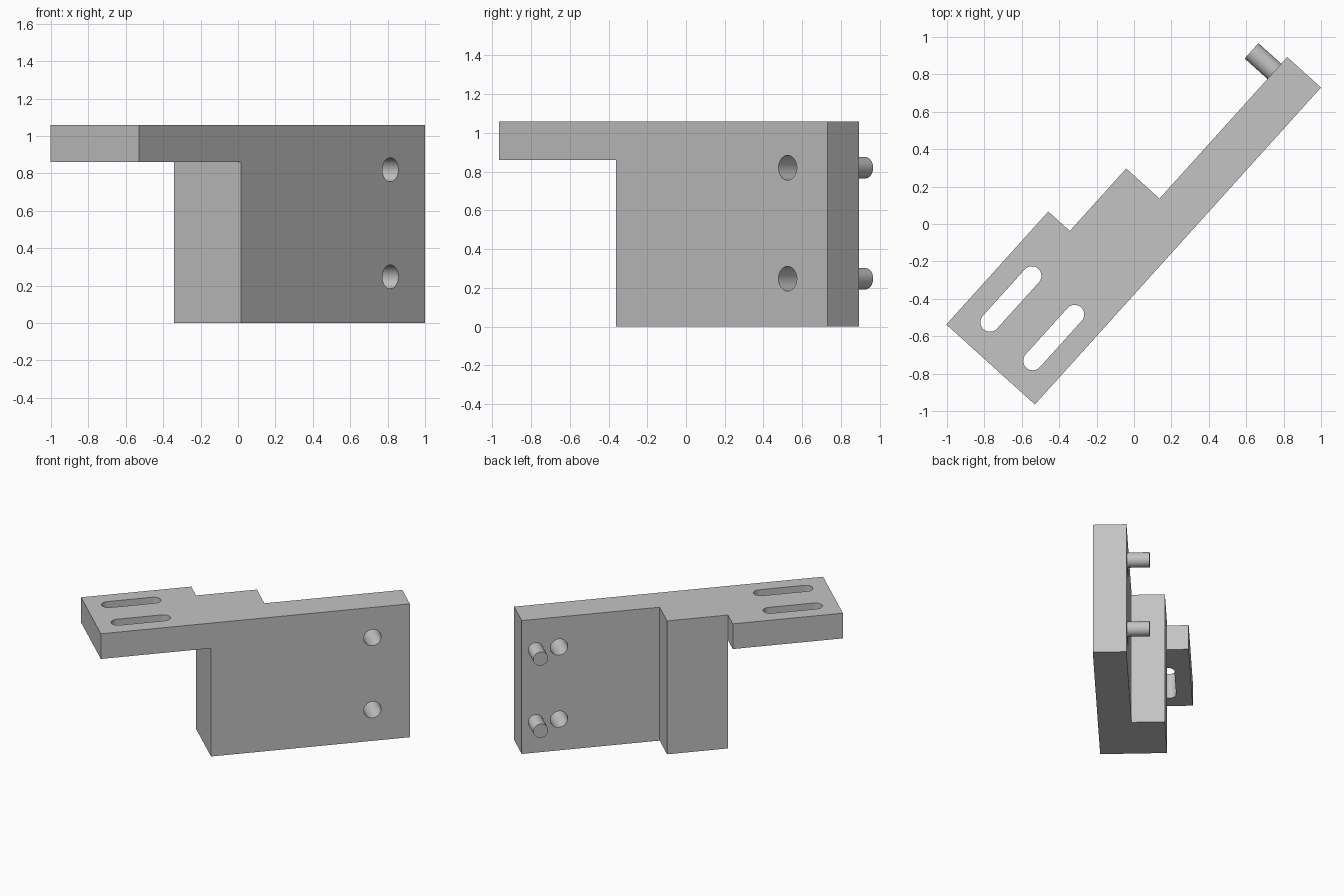
import bpy, bmesh, math
from mathutils import Matrix, Vector

if "Cube" in bpy.data.objects:
    bpy.data.objects.remove(bpy.data.objects["Cube"], do_unlink=True)

# Bracket frame: u runs along the front face, v through the thickness
ANGLE = math.atan2(1.695, 1.53)
FRAME = Matrix.Translation((-0.53, -0.965, 0)) @ Matrix.Rotation(ANGLE, 4, 'Z')
LENGTH, WALL, BOSS, PLATE = 2.283, 0.243, 0.483, 0.638
STEP, BOSS_END = 0.814, 1.264
PLATE_Z, TOP = 0.86, 1.06
HOLE_HEIGHTS = (0.247, 0.82)

steel = bpy.data.materials.new("plain_grey")
steel.use_nodes = True
GREY = (0.55, 0.55, 0.55, 1)
steel.diffuse_color = GREY
steel.node_tree.nodes["Principled BSDF"].inputs["Base Color"].default_value = GREY


def add_object(name, bm):
    bmesh.ops.recalc_face_normals(bm, faces=bm.faces)
    mesh = bpy.data.meshes.new(name)
    bm.to_mesh(mesh)
    bm.free()
    mesh.materials.append(steel)
    obj = bpy.data.objects.new(name, mesh)
    obj.matrix_world = FRAME
    bpy.context.collection.objects.link(obj)
    return obj


def prism(name, outline, z0, z1):
    bm = bmesh.new()
    face = bm.faces.new([bm.verts.new((u, v, z0)) for u, v in outline])
    side = bmesh.ops.extrude_face_region(bm, geom=[face])
    verts = [g for g in side["geom"] if isinstance(g, bmesh.types.BMVert)]
    bmesh.ops.translate(bm, verts=verts, vec=(0, 0, z1 - z0))
    return add_object(name, bm)


def rod(name, u, z, radius, v0, v1):
    bm = bmesh.new()
    place = Matrix.Translation((u, (v0 + v1) / 2, z)) @ Matrix.Rotation(math.pi / 2, 4, 'X')
    bmesh.ops.create_cone(bm, cap_ends=True, segments=48, radius1=radius,
                          radius2=radius, depth=v1 - v0, matrix=place)
    return add_object(name, bm)


def slot_outline(u0, u1, v, radius, steps=16):
    points = []
    for centre, start in ((u1, -math.pi / 2), (u0, math.pi / 2)):
        for i in range(steps + 1):
            a = start + math.pi * i / steps
            points.append((centre + radius * math.cos(a), v + radius * math.sin(a)))
    return points


def smooth(obj):
    bpy.ops.object.select_all(action='DESELECT')
    obj.select_set(True)
    bpy.context.view_layer.objects.active = obj
    bpy.ops.object.shade_smooth_by_angle(angle=math.radians(30))


# Stepped body, extruded to full height
body = prism("bracket_body", [
    (0, 0), (LENGTH, 0), (LENGTH, WALL), (BOSS_END, WALL), (BOSS_END, BOSS),
    (STEP, BOSS), (STEP, PLATE), (0, PLATE)], 0, TOP)

# Cutters: space below the mounting plate, two slots, two through holes
cutters = [prism("plate_clearance", [(-1, -1), (STEP, -1), (STEP, 1), (-1, 1)], -1, PLATE_Z)]
for v in (0.165, 0.473):
    cutters.append(prism("slot_cutter", slot_outline(0.166, 0.5, v, 0.051), 0.5, 1.5))
for z in HOLE_HEIGHTS:
    cutters.append(rod("hole_cutter", 2.007, z, 0.064, -0.2, 0.6))

for cutter in cutters:
    cutter.hide_render = True
    mod = body.modifiers.new("cut", 'BOOLEAN')
    mod.operation, mod.solver, mod.object = 'DIFFERENCE', 'EXACT', cutter

# Bake the cuts, then discard the cutters
bpy.context.view_layer.update()
graph = bpy.context.evaluated_depsgraph_get()
cut_mesh = bpy.data.meshes.new_from_object(body.evaluated_get(graph))
body.modifiers.clear()
body.data = cut_mesh
for cutter in cutters:
    bpy.data.objects.remove(cutter, do_unlink=True)
smooth(body)

# Locating pins on the back face
for name, z in zip(("lower_pin", "upper_pin"), HOLE_HEIGHTS):
    smooth(rod(name, 2.18, z, 0.055, WALL - 0.05, 0.407))
